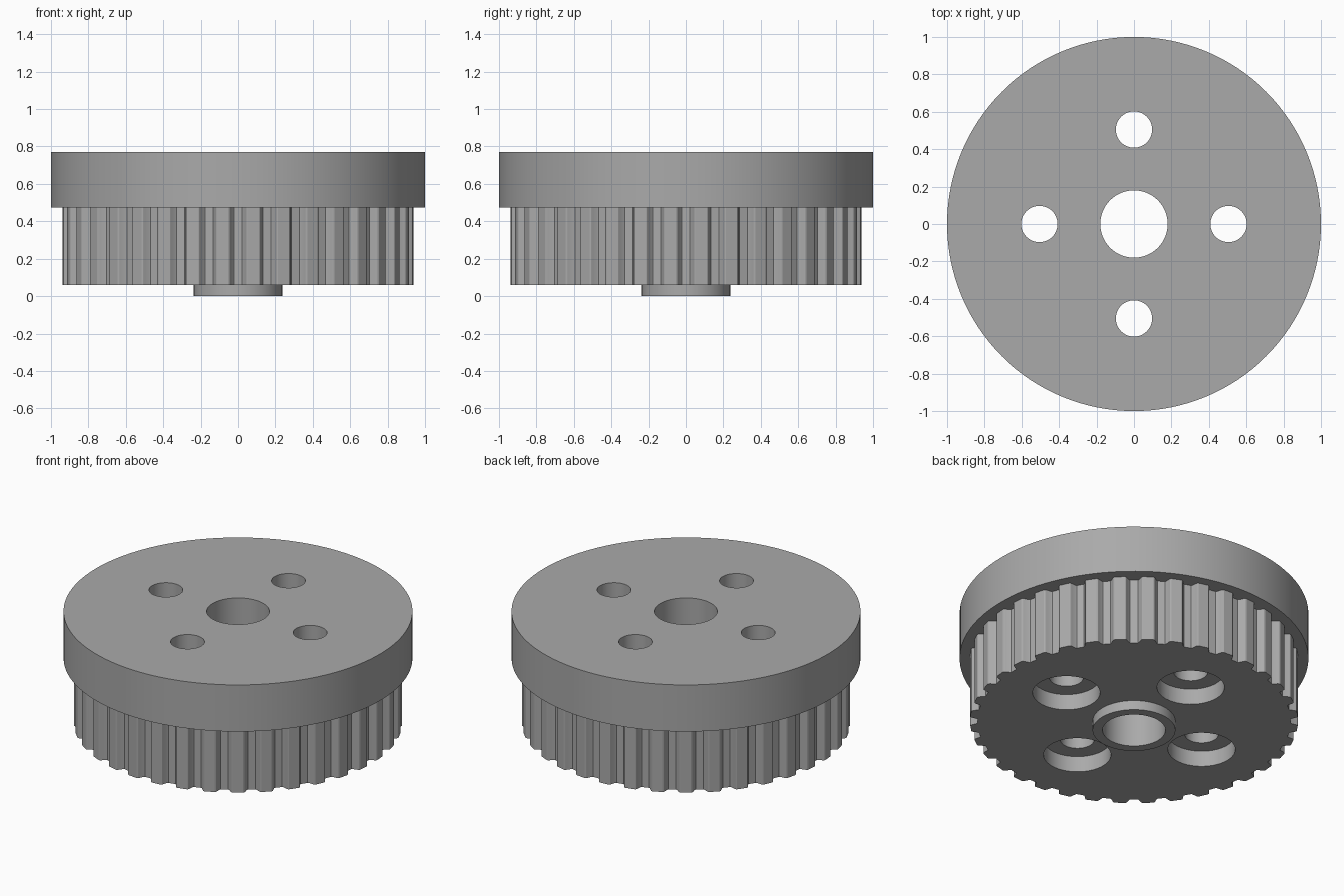
import bpy
import bmesh
from math import cos, sin, radians, pi

cube = bpy.data.objects.get("Cube")
if cube:
    bpy.data.objects.remove(cube, do_unlink=True)

TEETH = 36
FLANGE_Z, BODY_Z, TOP_Z = 0.475, 0.06, 0.77

grey = bpy.data.materials.new("plain grey")
grey.use_nodes = True
grey.diffuse_color = (0.4, 0.4, 0.4, 1)
grey.node_tree.nodes["Principled BSDF"].inputs["Base Color"].default_value = (0.4, 0.4, 0.4, 1)


def prism(name, outline, z0, z1):
    """Extrude a closed outline of (x, y) points from z0 to z1."""
    bm = bmesh.new()
    base = bm.faces.new([bm.verts.new((x, y, z0)) for x, y in outline])
    ext = bmesh.ops.extrude_face_region(bm, geom=[base])
    top = [v for v in ext["geom"] if isinstance(v, bmesh.types.BMVert)]
    bmesh.ops.translate(bm, verts=top, vec=(0, 0, z1 - z0))
    bmesh.ops.recalc_face_normals(bm, faces=bm.faces)
    mesh = bpy.data.meshes.new(name)
    bm.to_mesh(mesh)
    bm.free()
    mesh.materials.append(grey)
    obj = bpy.data.objects.new(name, mesh)
    bpy.context.collection.objects.link(obj)
    return obj


def circle(r, n, cx=0, cy=0):
    return [(cx + r * cos(2 * pi * i / n), cy + r * sin(2 * pi * i / n)) for i in range(n)]


def toothed_outline():
    # half of one groove: angle from its centre in degrees, radius
    half = [(1.4, 0.898), (1.75, 0.903), (2.5, 0.93), (2.8, 0.937), (3.2, 0.94)]
    groove = [(-a, r) for a, r in reversed(half)] + half
    pts = []
    for k in range(TEETH):
        for a, r in groove:
            t = radians(a + k * 360 / TEETH)
            pts.append((r * cos(t), r * sin(t)))
    return pts


# Solid parts
flange = prism("flange", circle(1, 128), FLANGE_Z, TOP_Z)
toothed_body = prism("toothed_body", toothed_outline(), BODY_Z, FLANGE_Z)
hub = prism("hub_boss", circle(0.237, 64), 0, BODY_Z)

# Cutters: centre bore, four bolt holes and their counterbores
cutters = [prism("bore_cutter", circle(0.18, 64), -0.1, 1)]
for k in range(4):
    x, y = 0.505 * cos(k * pi / 2), 0.505 * sin(k * pi / 2)
    cutters.append(prism("bolt_cutter", circle(0.097, 48, x, y), -0.1, 1))
    cutters.append(prism("counterbore_cutter", circle(0.193, 48, x, y), -0.1, BODY_Z + 0.1))

for part, tools in ((flange, cutters), (toothed_body, cutters), (hub, cutters[:1])):
    for tool in tools:
        mod = part.modifiers.new("hole", "BOOLEAN")
        mod.operation = "DIFFERENCE"
        mod.solver = "EXACT"
        mod.object = tool
    bpy.ops.object.select_all(action="DESELECT")
    part.select_set(True)
    bpy.context.view_layer.objects.active = part
    for mod in list(part.modifiers):
        bpy.ops.object.modifier_apply(modifier=mod.name)
    bpy.ops.object.shade_smooth_by_angle(angle=radians(25))

for tool in cutters:
    bpy.data.objects.remove(tool, do_unlink=True)
